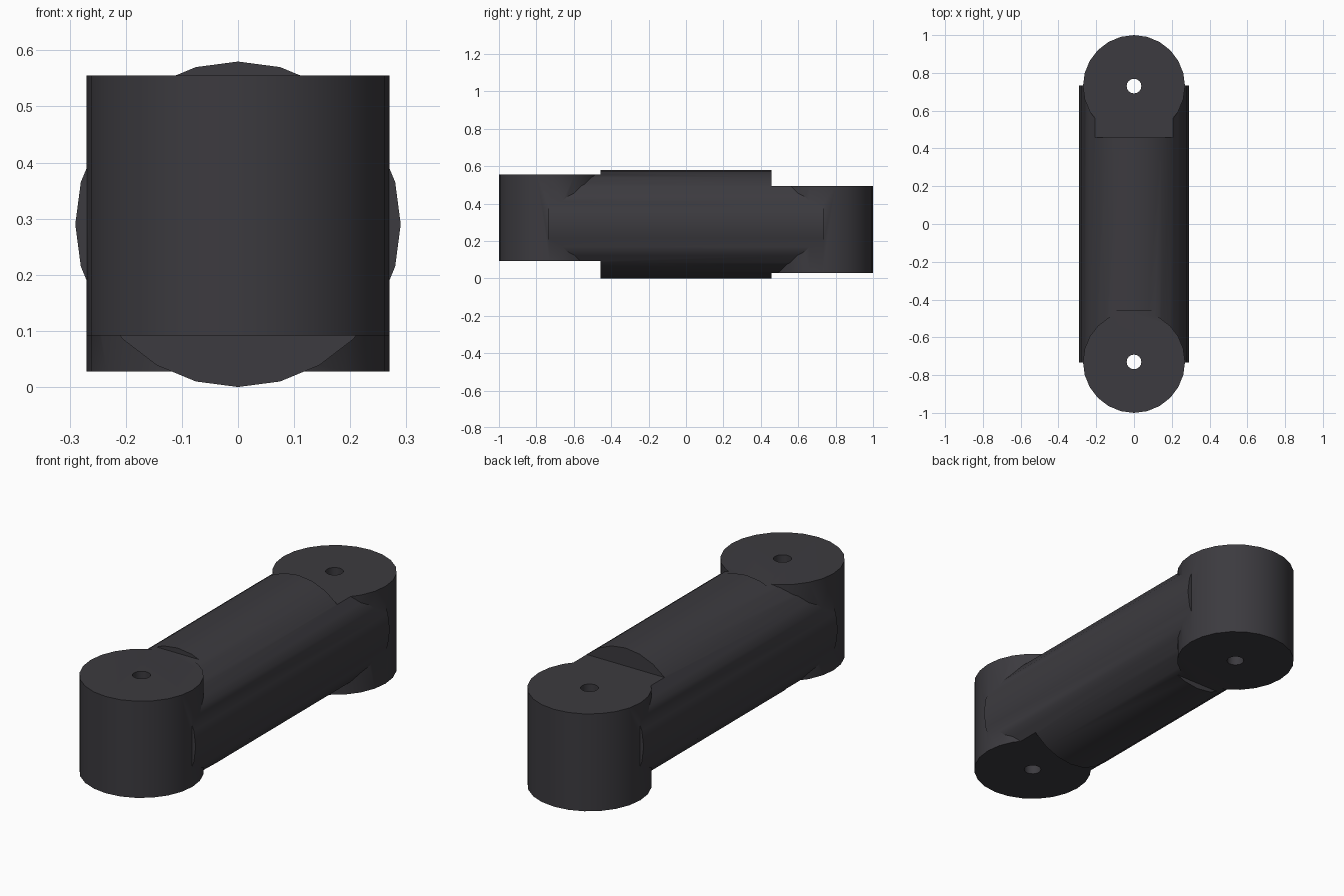
import bpy
import math

if "Cube" in bpy.data.objects:
    bpy.data.objects.remove(bpy.data.objects["Cube"])

R_BODY, R_END, R_HOLE = 0.29, 0.27, 0.039
END_Y, STEP_Y = 0.73, 0.457


def cylinder(name, radius, depth, loc, rot=(0, 0, 0), sides=24):
    bpy.ops.mesh.primitive_cylinder_add(vertices=sides, radius=radius, depth=depth,
                                        location=loc, rotation=rot)
    ob = bpy.context.object
    ob.name = name
    bpy.ops.object.transform_apply(location=True, rotation=True, scale=True)
    return ob


def box(name, lo, hi):
    bpy.ops.mesh.primitive_cube_add(size=1, location=[(a + b) / 2 for a, b in zip(lo, hi)])
    ob = bpy.context.object
    ob.name = name
    ob.scale = [b - a for a, b in zip(lo, hi)]
    bpy.ops.object.transform_apply(location=True, rotation=True, scale=True)
    return ob


def combine(target, other, operation):
    bpy.context.view_layer.objects.active = target
    mod = target.modifiers.new(operation.title(), 'BOOLEAN')
    mod.operation, mod.solver, mod.object = operation, 'EXACT', other
    bpy.ops.object.modifier_apply(modifier=mod.name)
    bpy.data.objects.remove(other, do_unlink=True)


# Round bar running front to back
link = cylinder("link_body", R_BODY, 2 * (END_Y + 0.004), (0, 0, R_BODY),
                (math.pi / 2, 0, 0))

# Upright knuckle at each end, offset up at the front and down at the back
for side, bottom, top in ((-1, 0.092, 0.555), (1, 0.028, 0.494)):
    y = side * END_Y
    combine(link, cylinder("knuckle", R_END, 0.8, (0, y, R_BODY)), 'UNION')

    # Flat cuts that step the bar down to the knuckle's top and bottom
    y0, y1 = sorted((side * STEP_Y, side * 1.3))
    combine(link, box("top_cut", (-0.5, y0, top), (0.5, y1, 1)), 'DIFFERENCE')
    combine(link, box("bottom_cut", (-0.5, y0, -1), (0.5, y1, bottom)), 'DIFFERENCE')

    # Pin hole through the knuckle
    combine(link, cylinder("pin_hole", R_HOLE, 2, (0, y, R_BODY), sides=16), 'DIFFERENCE')

# Dark plastic, smooth with crisp steps
mat = bpy.data.materials.new("dark_plastic")
mat.diffuse_color = (0.045, 0.043, 0.05, 1)
mat.use_nodes = True
mat.node_tree.nodes["Principled BSDF"].inputs["Base Color"].default_value = mat.diffuse_color
link.data.materials.clear()
link.data.materials.append(mat)
bpy.ops.object.select_all(action='DESELECT')
link.select_set(True)
bpy.context.view_layer.objects.active = link
bpy.ops.object.shade_smooth_by_angle(angle=math.radians(30))
